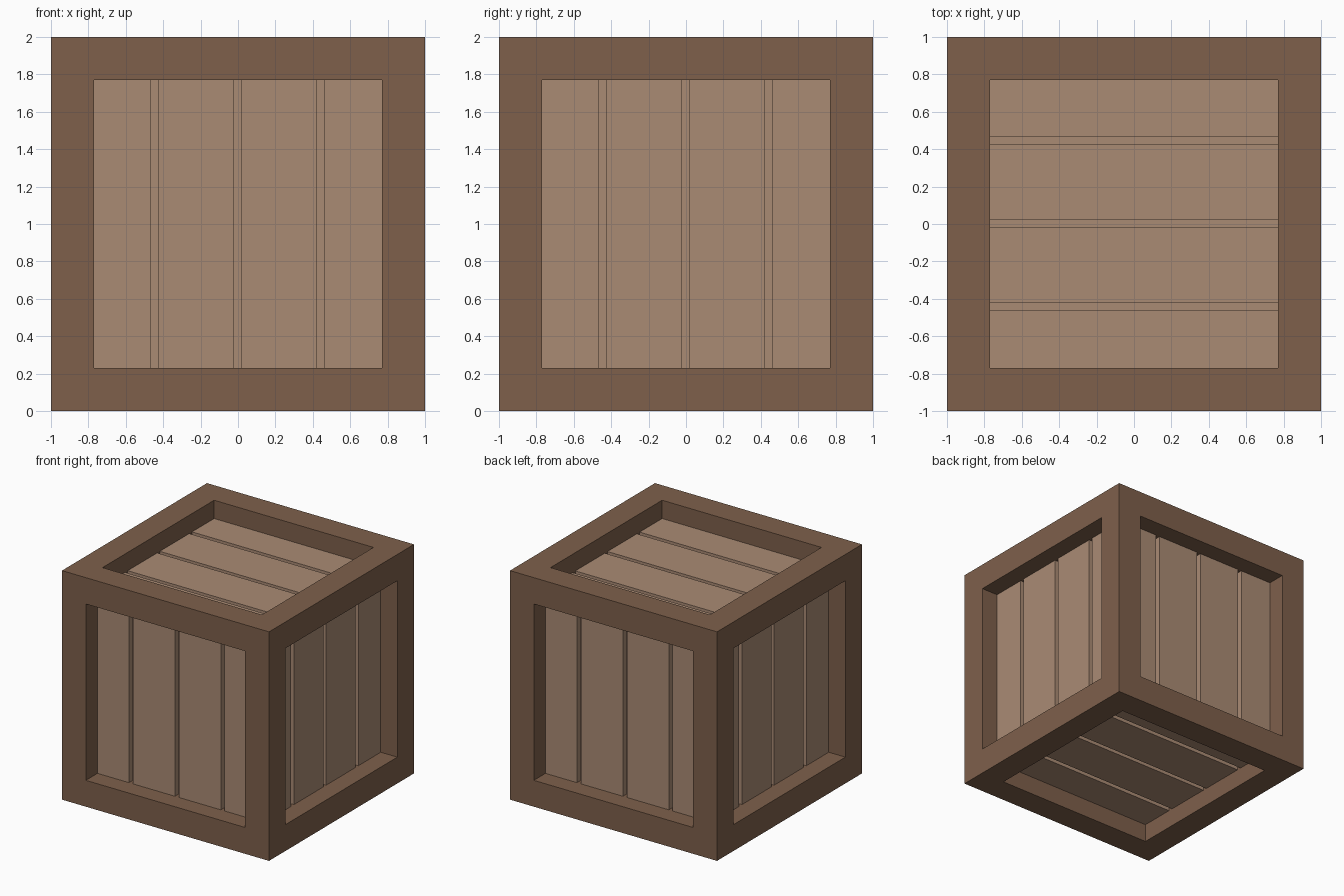
import bpy, bmesh, math
from mathutils import Matrix, Vector

if "Cube" in bpy.data.objects:
    bpy.data.objects.remove(bpy.data.objects["Cube"])

BORDER, PANEL, FLOOR = 0.23, 0.84, 0.79   # frame width, plank surface, groove floor
OPEN = 1 - BORDER


def material(name, rgb):
    m = bpy.data.materials.new(name)
    lin = [((c / 255 + 0.055) / 1.055) ** 2.4 for c in rgb]
    m.diffuse_color = (*lin, 1)
    m.use_nodes = True
    m.node_tree.nodes["Principled BSDF"].inputs["Base Color"].default_value = m.diffuse_color
    return m


dark = material("dark_wood", (126, 96, 75))
light = material("light_wood", (170, 139, 116))


def finish(bm, name, mats):
    me = bpy.data.meshes.new(name)
    bm.to_mesh(me)
    bm.free()
    for m in mats:
        me.materials.append(m)
    ob = bpy.data.objects.new(name, me)
    bpy.context.collection.objects.link(ob)
    ob.location.z = 1
    return ob


# Frame: cube with a square recess in every side, recess floor in light wood
bm = bmesh.new()
bmesh.ops.create_cube(bm, size=2)
sides = list(bm.faces)
bmesh.ops.inset_individual(bm, faces=sides, thickness=BORDER, use_even_offset=True)
for f in sides:
    n = f.normal.copy()
    floor = bmesh.ops.extrude_discrete_faces(bm, faces=[f])["faces"][0]
    bmesh.ops.translate(bm, verts=floor.verts, vec=-n * (1 - FLOOR))
    floor.material_index = 1
finish(bm, "crate_frame", [dark, light])

# Planks: four vertical boards on the front, turned onto the other sides
SPANS = [(-OPEN, -0.465), (-0.427, -0.021), (0.016, 0.422), (0.46, OPEN)]
TURNS = {
    "front": Matrix(),
    "right": Matrix.Rotation(math.pi / 2, 4, 'Z'),
    "back": Matrix.Rotation(math.pi, 4, 'Z'),
    "left": Matrix.Rotation(-math.pi / 2, 4, 'Z'),
}
# top and bottom boards run along x
lay = Matrix.Rotation(math.pi / 2, 4, 'Z') @ Matrix.Rotation(-math.pi / 2, 4, 'X')
TURNS["top"] = Matrix.Rotation(math.pi, 4, 'Z') @ lay
TURNS["bottom"] = Matrix.Rotation(math.pi, 4, 'X') @ TURNS["top"]

for side, turn in TURNS.items():
    bm = bmesh.new()
    for a, b in SPANS:
        mat = (turn @ Matrix.Translation(((a + b) / 2, -(PANEL + FLOOR) / 2, 0))
               @ Matrix.Diagonal((b - a, PANEL - FLOOR, 2 * OPEN, 1)))
        bmesh.ops.create_cube(bm, size=1, matrix=mat)
    finish(bm, side + "_planks", [light])
